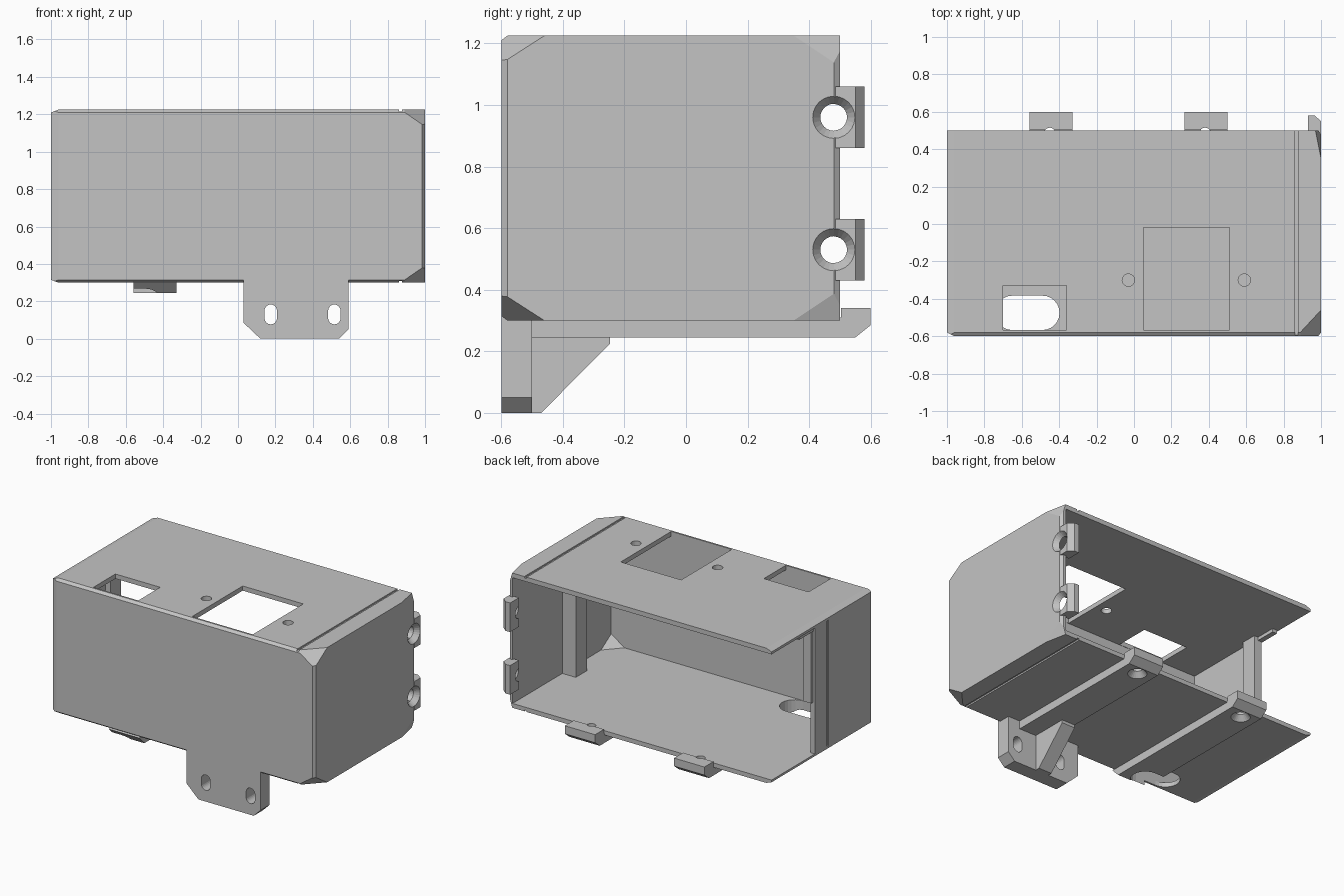
import bpy, bmesh, math
from mathutils import Vector, Matrix

cube = bpy.data.objects.get("Cube")
if cube:
    bpy.data.objects.remove(cube, do_unlink=True)

grey = bpy.data.materials.new("matte grey")
grey.use_nodes = True
grey.diffuse_color = (0.55, 0.55, 0.55, 1)
grey.node_tree.nodes["Principled BSDF"].inputs["Base Color"].default_value = (0.55, 0.55, 0.55, 1)


def finish(name, bm):
    bmesh.ops.recalc_face_normals(bm, faces=bm.faces)
    mesh = bpy.data.meshes.new(name)
    bm.to_mesh(mesh)
    bm.free()
    mesh.materials.append(grey)
    obj = bpy.data.objects.new(name, mesh)
    bpy.context.collection.objects.link(obj)
    return obj


def prism(name, points, axis, low, high):
    """Extrude a 2D outline along an axis."""
    bm = bmesh.new()
    def place(p, d):
        q = list(p)
        q.insert("xyz".index(axis), d)
        return bm.verts.new(q)
    face = bm.faces.new([place(p, low) for p in points])
    step = Vector([high - low if a == axis else 0 for a in "xyz"])
    new = bmesh.ops.extrude_face_region(bm, geom=[face])["geom"]
    bmesh.ops.translate(bm, vec=step, verts=[v for v in new if isinstance(v, bmesh.types.BMVert)])
    return finish(name, bm)


def box(name, x, y, z, bevels=()):
    """Box whose corners and edges are sliced: (corner, intercept along each axis)."""
    bm = bmesh.new()
    bmesh.ops.create_cube(bm, size=1)
    lo, hi = Vector((x[0], y[0], z[0])), Vector((x[1], y[1], z[1]))
    for v in bm.verts:
        v.co = Vector([(lo[i] + hi[i]) / 2 + v.co[i] * (hi[i] - lo[i]) for i in range(3)])
    for side, size in bevels:
        corner = Vector([hi[i] if side[i] > 0 else lo[i] for i in range(3)])
        normal = Vector([side[i] / size[i] if size[i] else 0 for i in range(3)])
        axis = next(i for i in range(3) if size[i])
        corner[axis] -= side[axis] * size[axis]
        bmesh.ops.bisect_plane(bm, geom=bm.verts[:] + bm.edges[:] + bm.faces[:],
                               plane_co=corner, plane_no=normal.normalized(), clear_outer=True)
        bmesh.ops.holes_fill(bm, edges=[e for e in bm.edges if e.is_boundary])
    return finish(name, bm)


def cone(center, direction, r1, r2, depth):
    bm = bmesh.new()
    turn = Vector((0, 0, 1)).rotation_difference(Vector(direction)).to_matrix().to_4x4()
    bmesh.ops.create_cone(bm, cap_ends=True, segments=24, radius1=r1, radius2=r2, depth=depth,
                          matrix=Matrix.Translation(center) @ turn)
    return finish("cutter", bm)


def stadium(cx, cy, half, r, vertical=False):
    pts = []
    for i in range(26):
        a = math.pi * (i if i < 13 else i - 1) / 12 - math.pi / 2
        u, v = (half if i < 13 else -half) + r * math.cos(a), r * math.sin(a)
        pts.append((cx - v, cy + u) if vertical else (cx + u, cy + v))
    return pts


def cut(obj, cutter, keep=False):
    cutter.hide_render = True
    mod = obj.modifiers.new("cut", "BOOLEAN")
    mod.operation, mod.solver, mod.object = "DIFFERENCE", "EXACT", cutter
    bpy.context.view_layer.update()
    bpy.ops.object.select_all(action="DESELECT")
    bpy.context.view_layer.objects.active = obj
    obj.select_set(True)
    bpy.ops.object.modifier_apply(modifier=mod.name)
    if not keep:
        bpy.data.objects.remove(cutter, do_unlink=True)


# Housing: sliced block, hollowed from the back
bevels, inner = [], []
for s in (-1, 1):
    bevels += [((1, -1, s), (0.13, 0.14, 0.09)), ((1, 1, s), (0.03, 0.15, 0.1)),
               ((-1, -1, s), (0, 0.02, 0.015)), ((-1, -1, s), (0.04, 0, 0.015))]
    inner.append(((1, -1, s), (0.1, 0.11, 0.07)))
bevels += [((-1, -1, 1), (0.04, 0.02, 0)), ((1, -1, 1), (0.015, 0.02, 0)), ((1, 1, 1), (0.015, 0.02, 0))]
housing = box("housing", (-1, 1), (-0.6, 0.5), (0.3, 1.225), bevels)
cut(housing, box("cutter", (-0.965, 0.967), (-0.57, 0.8), (0.33, 1.193), inner))
cut(housing, box("cutter", (-1.2, -0.9), (0.03, 0.8), (0.33, 1.193)))

# Fold grooves across the roof, floor and side
for z in (0.3, 1.225):
    cut(housing, box("cutter", (0.86, 0.878), (-0.8, 0.8), (z - 0.01, z + 0.01)))
cut(housing, box("cutter", (-1.1, -0.99), (-0.12, -0.1), (0.33, 1.193)))

# Roof openings and screw holes
cut(housing, box("cutter", (0.05, 0.51), (-0.568, -0.02), (1.1, 1.3)))
cut(housing, box("cutter", (-0.7, -0.36), (-0.568, -0.33), (1.1, 1.3)))
for x in (-0.03, 0.59):
    cut(housing, cone((x, -0.3, 1.2), (0, 0, 1), 0.033, 0.033, 0.2))

# Underside ribs ending in screw tabs
rib_profile = [(-0.6, 0.301), (-0.545, 0.245), (0.55, 0.245), (0.6, 0.285),
               (0.6, 0.34), (0.503, 0.34), (0.503, 0.31), (-0.58, 0.31)]
ribs = []
for name, x in (("right_rib", -0.56), ("left_rib", 0.27)):
    rib = prism(name, rib_profile, "x", x, x + 0.23)
    ribs.append(rib)
    hole_x = x + 0.11
    for part in (housing, rib):
        cut(part, cone((hole_x, 0.485, 0.3), (0, 0, 1), 0.03, 0.03, 0.3))
        cut(part, cone((hole_x, 0.485, 0.26), (0, 0, 1), 0.065, 0.03, 0.04))

# Cable slot through the floor and rib
for part in (housing, ribs[0]):
    cut(part, prism("cutter", stadium(-0.57, -0.475, 0.08, 0.092), "z", 0.1, 0.5))

# Screw ears on the left wall
for name, z in (("lower_ear", 0.53), ("upper_ear", 0.96)):
    ear = prism(name, [(0.93, 0.485), (0.93, 0.58), (0.965, 0.58), (1, 0.55), (1, 0.485)],
                "z", z - 0.1, z + 0.1)
    for part in (housing, ear):
        cut(part, cone((0.95, 0.48, z), (1, 0, 0), 0.043, 0.043, 0.3))
        cut(part, cone((0.982, 0.48, z), (1, 0, 0), 0.04, 0.07, 0.04))

# Inner posts and ledge
box("left_post", (0.865, 0.975), (-0.16, -0.04), (0.32, 1.2))
box("right_post", (-0.985, -0.925), (-0.06, 0.05), (0.68, 1.2))
box("roof_ledge", (-0.99, -0.955), (0.03, 0.19), (1.17, 1.2))

# Mounting bracket with two slots and a gusset
bracket = prism("bracket", [(0.03, 0.085), (0.12, 0), (0.54, 0), (0.59, 0.05), (0.59, 0.32), (0.03, 0.32)],
                "y", -0.6, -0.5)
for x in (0.175, 0.515):
    cut(bracket, prism("cutter", stadium(x, 0.13, 0.02, 0.033, True), "y", -0.7, -0.4))
prism("bracket_gusset", [(-0.51, 0), (-0.47, 0), (-0.247, 0.225), (-0.247, 0.26), (-0.51, 0.26)],
      "x", 0.27, 0.37)
